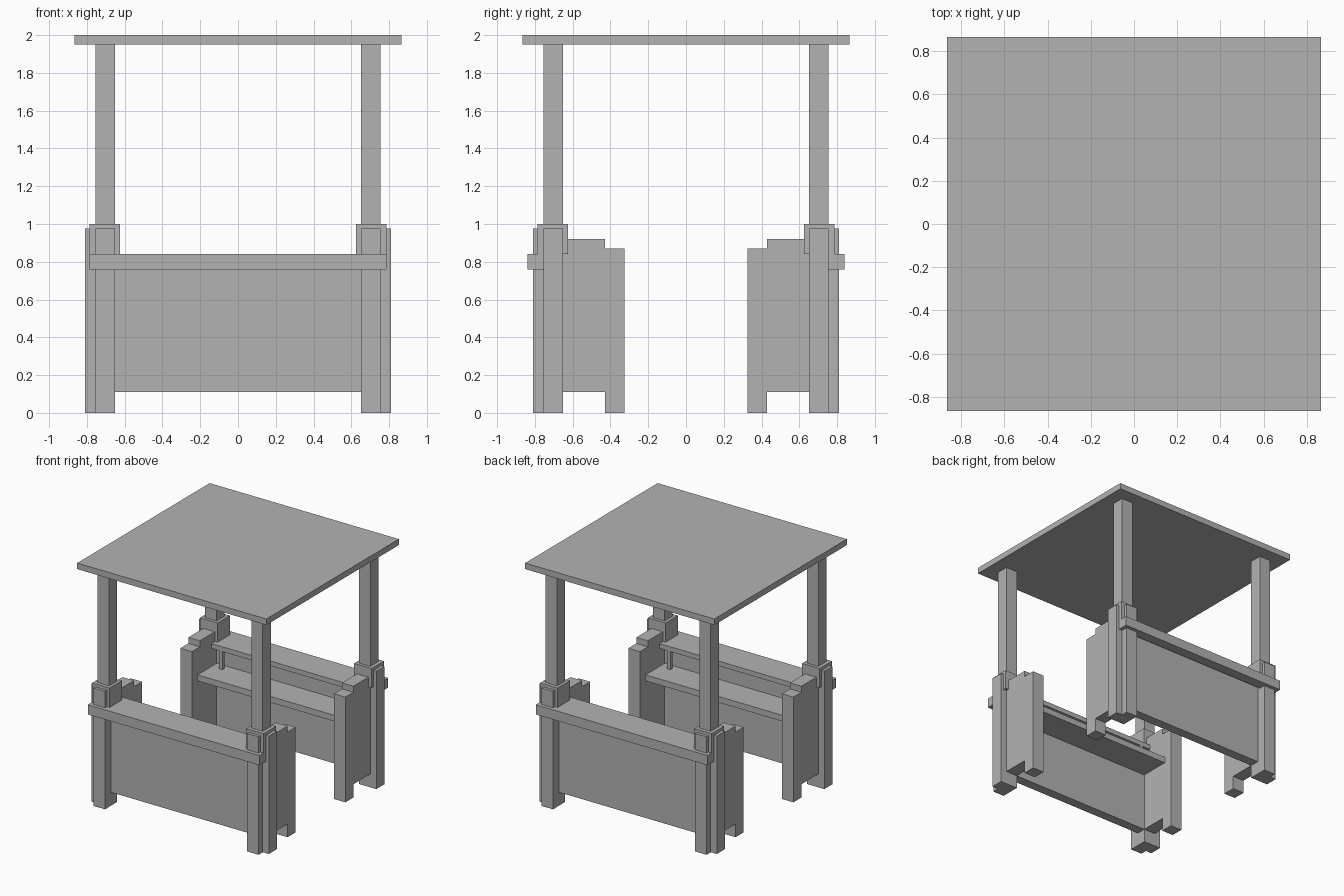
import bpy
import bmesh

cube = bpy.data.objects.get("Cube")
if cube:
    bpy.data.objects.remove(cube, do_unlink=True)

grey = bpy.data.materials.new("plain_grey")
grey.use_nodes = True
tone = (0.45, 0.45, 0.45, 1)
grey.diffuse_color = tone
grey.node_tree.nodes["Principled BSDF"].inputs["Base Color"].default_value = tone


def make(name, bm):
    bmesh.ops.recalc_face_normals(bm, faces=bm.faces)
    mesh = bpy.data.meshes.new(name)
    bm.to_mesh(mesh)
    bm.free()
    mesh.materials.append(grey)
    obj = bpy.data.objects.new(name, mesh)
    bpy.context.collection.objects.link(obj)
    return obj


def box(name, xs, ys, zs):
    bm = bmesh.new()
    bmesh.ops.create_cube(bm, size=1)
    for v in bm.verts:
        v.co = [lo + (c + 0.5) * (hi - lo)
                for c, (lo, hi) in zip(v.co, (xs, ys, zs))]
    return make(name, bm)


def span(a, b, sign):
    return tuple(sorted((a * sign, b * sign)))


POST = (0.65, 0.755)     # post and wall band
PLATE = (0.755, 0.81)    # cladding band outside the posts
COLLAR = (0.625, 0.785)

# Flat roof
box("roof", (-0.865, 0.865), (-0.865, 0.865), (1.95, 2.0))

for sy, side in ((-1, "front"), (1, "back")):
    # Counter: wall, worktop, outer rail and inner shelf
    box(side + "_wall", (-0.65, 0.65), span(0.65, 0.73, sy), (0.11, 0.8))
    box(side + "_worktop", (-0.65, 0.65), span(0.58, 0.76, sy), (0.8, 0.84))
    box(side + "_rail", (-0.785, 0.785), span(0.755, 0.84, sy), (0.76, 0.84))
    box(side + "_shelf", (-0.65, 0.65), span(0.4, 0.65, sy), (0.6, 0.65))

    for sx, hand in ((-1, "right"), (1, "left")):
        label = side + "_" + hand
        # Corner post with collar and two cladding plates
        box(label + "_post", span(*POST, sx), span(*POST, sy), (0, 1.95))
        box(label + "_collar", span(*COLLAR, sx), span(*COLLAR, sy), (0.84, 1.0))
        box(label + "_face_plate", span(*POST, sx), span(*PLATE, sy), (0, 0.975))
        box(label + "_side_plate", span(*PLATE, sx), span(*POST, sy), (0, 0.975))
        # Slim worktop support
        box(label + "_support", span(0.55, 0.58, sx), span(0.58, 0.61, sy), (0.65, 0.8))

        # Stepped end panel extruded from its side profile
        profile = [(0.65, 0.11), (0.43, 0.11), (0.43, 0), (0.325, 0),
                   (0.325, 0.87), (0.43, 0.87), (0.43, 0.92), (0.65, 0.92)]
        bm = bmesh.new()
        face = bm.faces.new([bm.verts.new((POST[0] * sx, y * sy, z))
                             for y, z in profile])
        out = bmesh.ops.extrude_face_region(bm, geom=[face])
        moved = [g for g in out["geom"] if isinstance(g, bmesh.types.BMVert)]
        bmesh.ops.translate(bm, verts=moved, vec=((POST[1] - POST[0]) * sx, 0, 0))
        make(label + "_end_panel", bm)
